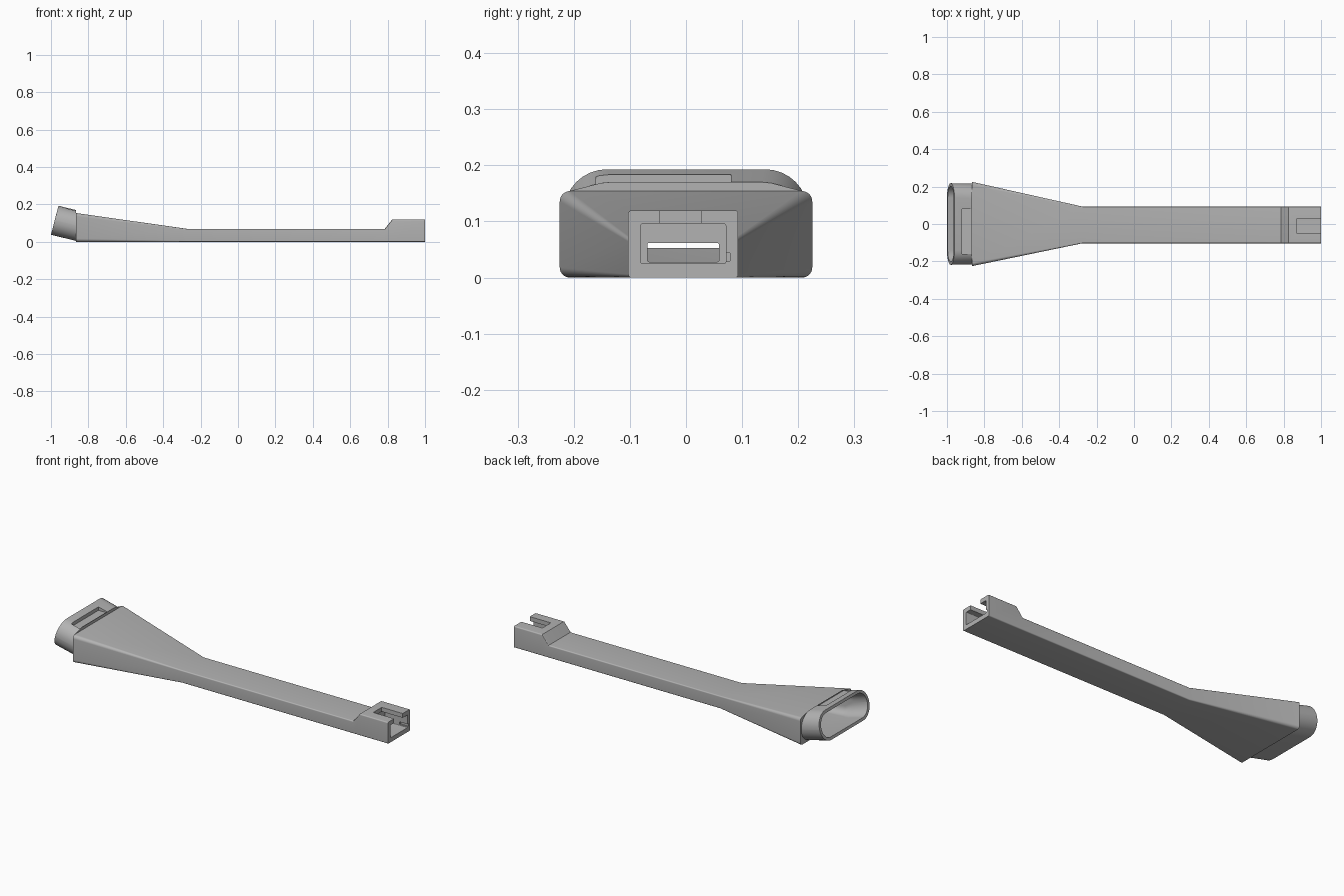
import bpy, bmesh
from math import sin, cos, pi
from mathutils import Vector

if "Cube" in bpy.data.objects:
    bpy.data.objects.remove(bpy.data.objects["Cube"])

grey = bpy.data.materials.new("plain_grey")
grey.use_nodes = True
colour = (0.45, 0.45, 0.45, 1)
grey.diffuse_color = colour
grey.node_tree.nodes["Principled BSDF"].inputs["Base Color"].default_value = colour

STEPS = 8  # segments per rounded corner


def ring(bm, x, y, half_w, low, high, radius, lean=0.0):
    """Rounded rectangle across the x axis; lean shifts its top along x."""
    mid, half_h = (low + high) / 2, (high - low) / 2
    verts = []
    for i, (sy, sz) in enumerate([(1, 1), (-1, 1), (-1, -1), (1, -1)]):
        for k in range(STEPS + 1):
            a = (i + k / STEPS) * pi / 2
            dy = sy * (half_w - radius) + radius * cos(a)
            dz = sz * (half_h - radius) + radius * sin(a)
            verts.append(bm.verts.new((x + lean * dz / half_h, y + dy, mid + dz)))
    return verts


def cut(target, name, low, high):
    """Remove a box, given by two opposite corners, from the target."""
    low, high = Vector(low), Vector(high)
    bpy.ops.mesh.primitive_cube_add(size=1, location=(low + high) / 2)
    cutter = bpy.context.object
    cutter.name = name
    cutter.scale = high - low
    cutter.hide_render = True
    bpy.context.view_layer.update()
    mod = target.modifiers.new(name, "BOOLEAN")
    mod.operation, mod.solver, mod.object = "DIFFERENCE", "EXACT", cutter
    bpy.context.view_layer.objects.active = target
    bpy.ops.object.modifier_apply(modifier=name)
    bpy.data.objects.remove(cutter)


# Hollow nozzle: outside sections from tip to collar, then back along the inside
Y = -0.005
sections = [
    (1.0, Y, 0.098, 0, 0.12, 0.006),
    (0.825, Y, 0.098, 0, 0.12, 0.006),
    (0.785, Y, 0.098, 0, 0.07, 0.006),
    (-0.275, Y, 0.098, 0, 0.07, 0.006),
    (-0.865, 0, 0.225, 0, 0.154, 0.018),
    (-0.865, 0, 0.216, 0.005, 0.17, 0.08),
    (-0.98, 0, 0.218, 0.038, 0.193, 0.077, 0.02),
    (-0.98, 0, 0.202, 0.053, 0.178, 0.062, 0.016),
    (-0.9, 0, 0.198, 0.027, 0.157, 0.06),
    (-0.85, 0, 0.195, 0.018, 0.138, 0.04),
    (-0.275, Y, 0.064, 0.028, 0.062, 0.004),
    (0.86, Y, 0.064, 0.028, 0.062, 0.004),
    (0.86, Y, 0.076, 0.025, 0.096, 0.004),
    (1.0, Y, 0.076, 0.025, 0.096, 0.004),
]
bm = bmesh.new()
rings = [ring(bm, *s) for s in sections]
for a, b in zip(rings, rings[1:] + rings[:1]):
    for i in range(len(a)):
        j = (i + 1) % len(a)
        bm.faces.new((a[i], a[j], b[j], b[i]))
bmesh.ops.recalc_face_normals(bm, faces=bm.faces)
mesh = bpy.data.meshes.new("nozzle_body")
bm.to_mesh(mesh)
bm.free()
mesh.materials.append(grey)
body = bpy.data.objects.new("nozzle_body", mesh)
bpy.context.collection.objects.link(body)

# Open slot in the tip roof, small side notch, shallow recess on the collar
cut(body, "tip_slot", (0.87, -0.047, 0.08), (1.1, 0.028, 0.2))
cut(body, "tip_notch", (0.95, 0.06, 0.03), (1.1, 0.078, 0.044))
cut(body, "collar_recess", (-0.92, -0.16, 0.164), (-0.866, 0.08, 0.25))

bpy.ops.object.select_all(action="DESELECT")
body.select_set(True)
bpy.context.view_layer.objects.active = body
bpy.ops.object.shade_smooth_by_angle(angle=pi / 6)
